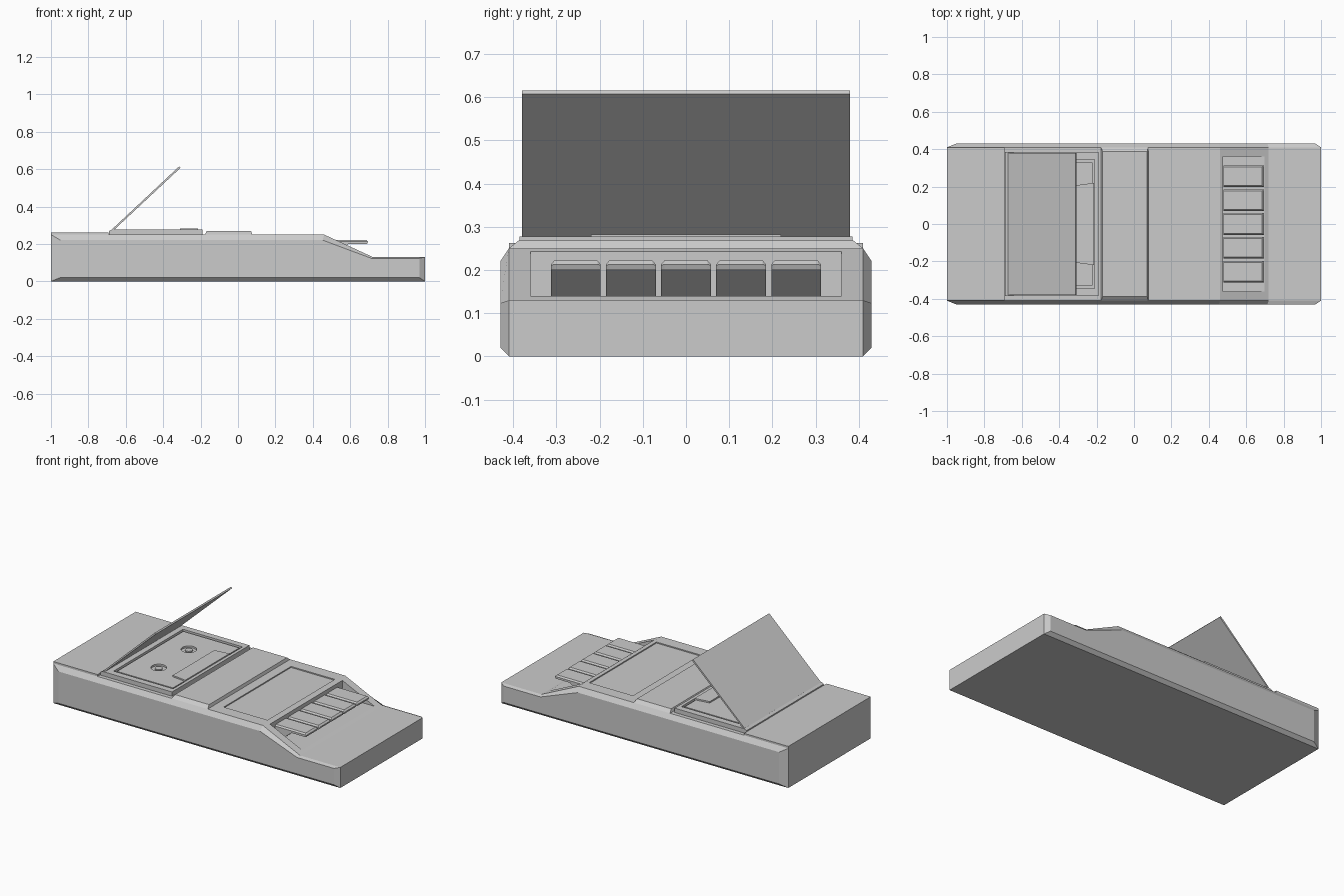
import bpy, bmesh
from mathutils import Vector

if "Cube" in bpy.data.objects:
    bpy.data.objects.remove(bpy.data.objects["Cube"])


def loft(name, rings):
    """Solid skinned through (y, [(x, z), ...]) rings, front to back."""
    bm = bmesh.new()
    loops = [[bm.verts.new((x, y, z)) for x, z in pts] for y, pts in rings]
    bm.faces.new(loops[0])
    bm.faces.new(loops[-1])
    for a, b in zip(loops, loops[1:]):
        for i in range(len(a)):
            j = (i + 1) % len(a)
            bm.faces.new((a[i], a[j], b[j], b[i]))
    bmesh.ops.recalc_face_normals(bm, faces=bm.faces)
    mesh = bpy.data.meshes.new(name)
    bm.to_mesh(mesh)
    bm.free()
    ob = bpy.data.objects.new(name, mesh)
    bpy.context.collection.objects.link(ob)
    return ob


def box(name, x0, x1, y0, y1, z0, z1):
    pts = [(x0, z0), (x1, z0), (x1, z1), (x0, z1)]
    return loft(name, [(y0, pts), (y1, pts)])


def cylinder(name, x, y, r, z0, z1, sides=24):
    bpy.ops.mesh.primitive_cylinder_add(vertices=sides, radius=r, depth=z1 - z0,
                                        location=(x, y, (z0 + z1) / 2))
    ob = bpy.context.object
    ob.name = name
    bpy.ops.object.shade_smooth_by_angle()
    return ob


def cut(target, cutter):
    cutter.hide_render = True
    cutter.hide_viewport = True
    cutter.display_type = 'WIRE'
    m = target.modifiers.new("cut", 'BOOLEAN')
    m.operation, m.solver, m.object = 'DIFFERENCE', 'EXACT', cutter


# body: wedge-nosed case with bevelled long sides
edge = [(-1, 0), (1, 0), (1, .13), (.72, .13), (.46, .25), (-1, .25)]
side = [(-.95, .02), (.97, .02), (.97, .123), (.713, .123), (.453, .22), (-.95, .22)]
body = loft("body", [(-.43, side), (-.41, edge), (.41, edge), (.43, side)])
cut(body, box("key_recess_cutter", .475, .72, -.36, .36, .14, .4))
cut(body, box("speaker_recess_cutter", .135, .44, -.335, .335, .243, .4))

# raised panels on the top
box("rear_panel", -1, -.692, -.41, .41, .245, .262)
low = [(-.178, .245), (.078, .245), (.076, .25), (-.176, .25)]
high = [(-.178, .245), (.078, .245), (.07, .268), (-.168, .268)]
loft("middle_panel", [(-.41, low), (-.388, high), (.388, high), (.41, low)])

# cassette deck with tray
deck = loft("cassette_deck", [(y, [(-.69, .245), (-.19, .245), (-.19, .277), (-.675, .277), (-.69, .268)])
                              for y in (-.385, .385)])
cut(deck, box("tray_cutter", -.625, -.21, -.345, .345, .262, .4))

# cassette with two reel holes and a thick lower edge
tape = box("cassette", -.612, -.222, -.33, .33, .255, .273)
for s, label in ((-1, "front"), (1, "back")):
    cut(tape, cylinder(label + "_reel_cutter", -.447, s * .15, .045, .2, .4))
    cylinder(label + "_reel_hub", -.447, s * .15, .022, .255, .27, 12)
thick = box("cassette_thick_edge", -.31, -.213, -.22, .22, .265, .282)
for v in thick.data.vertices:
    if v.co.x < -.3:
        v.co.y *= .94

# open lid leaning up from its hinge
loft("lid", [(y, [(-.678, .274), (-.668, .27), (-.307, .607), (-.314, .615)])
             for y in (-.38, .38)])

# row of five piano keys
for i in range(5):
    y = (i - 2) * .1275
    full = [(.478, .14), (.52, .14), (.59, .2), (.69, .2),
            (.695, .213), (.685, .222), (.478, .222)]
    trim = [(x, min(z, .213)) for x, z in full]
    trim[5], trim[4] = (.69, .213), (.695, .211)
    loft(f"key_{i + 1}", [(y - .0575, trim), (y - .05, full), (y + .05, full), (y + .0575, trim)])
